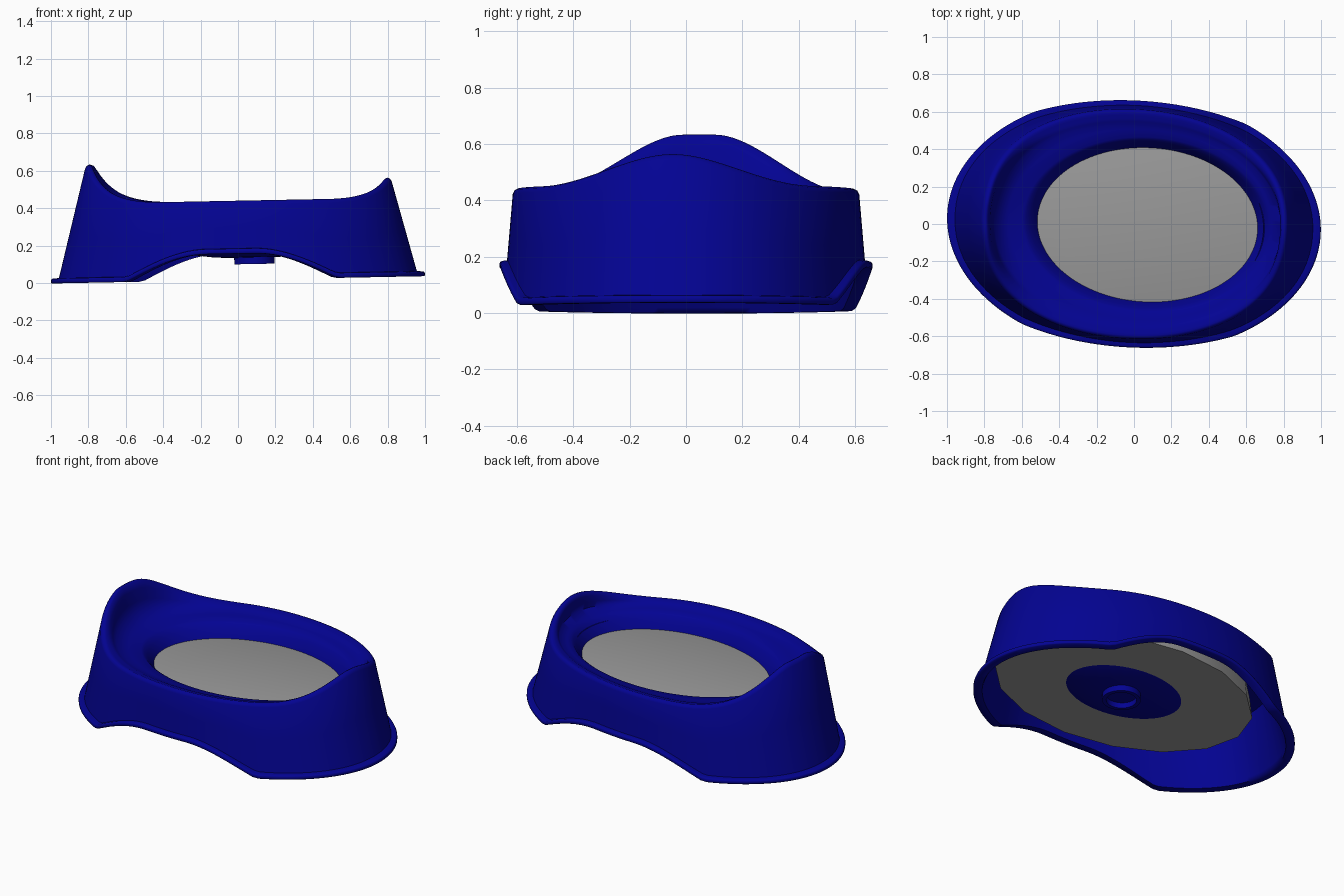
import bpy, bmesh, math
from mathutils import Matrix

if "Cube" in bpy.data.objects:
    bpy.data.objects.remove(bpy.data.objects["Cube"])

N = 160
# whole model sits slightly turned and tilted
POSE = (Matrix.Translation((0, 0, 0.017)) @ Matrix.Rotation(-0.0195, 4, 'Y')
        @ Matrix.Rotation(-0.058, 4, 'Z'))


def material(name, color):
    m = bpy.data.materials.new(name)
    m.diffuse_color = (*color, 1)
    m.use_nodes = True
    m.node_tree.nodes["Principled BSDF"].inputs["Base Color"].default_value = m.diffuse_color
    return m


blue = material("blue_plastic", (0.001, 0.001, 0.29))
grey = material("grey", (0.32, 0.32, 0.32))


def outline(t, a, b, n=2.0, cx=0.0):
    """Point on a (super)ellipse."""
    c, s = math.cos(t), math.sin(t)
    return (cx + a * math.copysign(abs(c) ** (2 / n), c),
            b * math.copysign(abs(s) ** (2 / n), s))


def base_height(t):
    """Lower edge: flat feet at both ends, arch along the sides."""
    s = min(1, max(0, (0.57 - abs(math.cos(t))) / 0.44))
    return 0.14 * math.sin(s * math.pi / 2)


def rim_height(t):
    """Upper edge: level sides, raised ends (taller at -x)."""
    x, y = outline(t, 0.81, 0.61, 2.1)
    peak, y0, y1 = (0.208, 0.06, 0.56) if x < 0 else (0.108, 0.0, 0.49)
    s = min(1, max(0, (y1 - abs(y)) / (y1 - y0)))
    return 0.423 + peak * s * s * (3 - 2 * s)


def wall(t, z, inset=0.0, cx=0.0):
    """Tapered outer wall at height z."""
    x, y = outline(t, 0.965 - 0.26 * z - inset, 0.648 - 0.085 * z - inset, 2.08)
    return (x + cx, y, z)


def flat(a, b, z, cx=0.0, n=2.0):
    return lambda t: (*outline(t, a, b, n, cx), z)


def foot(inset, dz):
    """Flange outline: round ends meeting flatter sides at a corner."""
    def f(t):
        c, s = math.cos(t), math.sin(t)
        y = min(0.69 * abs(s), 0.66 * math.sqrt(1 - (c / 1.115) ** 2))
        k = 1 - inset / 0.66
        return ((1 - inset) * c, math.copysign(y * k, s), base_height(t) + dz)
    return f


def inner(inset, k, cx):
    """Inside of the rim, blending down to seat level."""
    return lambda t: wall(t, 0.395 + (rim_height(t) - 0.395) * k, inset, cx)


def loft(name, rings, sides=N, cap_start=False, cap_end=False, closed=False,
         mat=None, angle=40):
    bm = bmesh.new()
    loops = [[bm.verts.new(f(2 * math.pi * i / sides)) for i in range(sides)]
             for f in rings]
    pairs = list(zip(loops, loops[1:]))
    if closed:
        pairs.append((loops[-1], loops[0]))
    for p, q in pairs:
        for i in range(sides):
            j = (i + 1) % sides
            bm.faces.new((p[i], p[j], q[j], q[i]))
    if cap_start:
        bm.faces.new(loops[0])
    if cap_end:
        bm.faces.new(loops[-1])
    bmesh.ops.recalc_face_normals(bm, faces=bm.faces)
    bm.transform(POSE)
    me = bpy.data.meshes.new(name)
    bm.to_mesh(me)
    bm.free()
    ob = bpy.data.objects.new(name, me)
    bpy.context.collection.objects.link(ob)
    if mat:
        me.materials.append(mat)
    bpy.ops.object.select_all(action='DESELECT')
    ob.select_set(True)
    bpy.context.view_layer.objects.active = ob
    bpy.ops.object.shade_smooth_by_angle(angle=math.radians(angle))
    return ob


# shell: inner wall, flared foot flange, outer wall, rim, seat and bowl
loft("bowl_shell", [
    flat(0.70, 0.50, 0.36),
    flat(0.83, 0.575, 0.35, n=2.08),
    lambda t: wall(t, base_height(t) + 0.02, 0.025),
    foot(0.05, 0.0),
    foot(0.004, 0.0),
    foot(0.0, 0.004),
    foot(0.0, 0.017),
    foot(0.003, 0.023),
    foot(0.010, 0.026),
    lambda t: wall(t, base_height(t) + 0.028),
    lambda t: wall(t, (base_height(t) + rim_height(t)) / 2),
    lambda t: wall(t, rim_height(t) - 0.02),
    lambda t: wall(t, rim_height(t) - 0.006, 0.005),
    lambda t: wall(t, rim_height(t), 0.017),
    lambda t: wall(t, rim_height(t) - 0.005, 0.03),
    inner(0.048, 0.8, 0.006),
    inner(0.066, 0.5, 0.014),
    inner(0.085, 0.22, 0.024),
    flat(0.705, 0.508, 0.395, 0.04, 2.05),
    flat(0.662, 0.468, 0.388, 0.073),
    flat(0.645, 0.455, 0.378, 0.075),
    flat(0.625, 0.44, 0.355, 0.077),
    flat(0.588, 0.411, 0.304, 0.078),
    flat(0.57, 0.40, 0.26, 0.077),
    flat(0.50, 0.35, 0.185, 0.075),
    flat(0.35, 0.245, 0.141, 0.075),
    flat(0.20, 0.14, 0.121, 0.08),
    flat(0.05, 0.04, 0.115, 0.085),
], cap_end=True, mat=blue, angle=60)

# grey filling: coarse elliptical slab seen inside the bowl and from below
loft("grey_filling", [
    flat(0.80, 0.56, 0.143, 0.075),
    flat(0.78, 0.55, 0.28, 0.075),
    flat(0.66, 0.47, 0.306, 0.075),
], sides=16, cap_start=True, cap_end=True, mat=grey, angle=20)

# small ring under the bowl
loft("bottom_ring", [
    flat(0.108, 0.108, 0.133, 0.09),
    flat(0.108, 0.108, 0.083, 0.09),
    flat(0.085, 0.085, 0.083, 0.09),
    flat(0.085, 0.085, 0.133, 0.09),
], sides=48, closed=True, mat=blue)
